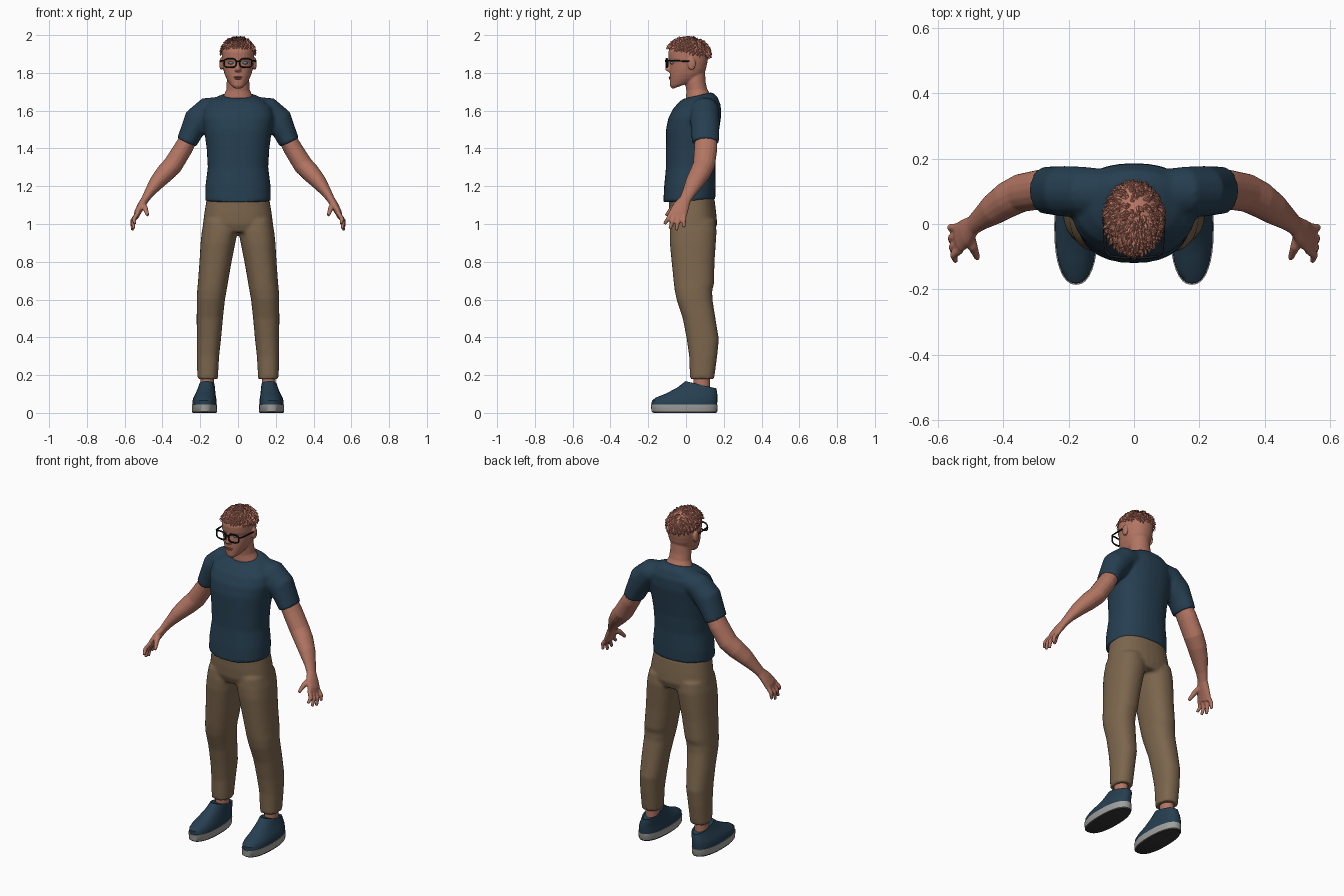
import bpy, bmesh, math, random
from mathutils import Vector, Matrix

if "Cube" in bpy.data.objects:
    bpy.data.objects.remove(bpy.data.objects["Cube"])

random.seed(4)


def material(name, rgb):
    m = bpy.data.materials.new(name)
    lin = [(c / 255 / 12.92) if c < 10 else ((c / 255 + 0.055) / 1.055) ** 2.4 for c in rgb]
    m.diffuse_color = (*lin, 1)
    m.use_nodes = True
    m.node_tree.nodes["Principled BSDF"].inputs["Base Color"].default_value = m.diffuse_color
    return m


SKIN = material("skin", (178, 117, 98))
HAIR = material("hair", (186, 118, 100))
NAVY = material("navy_cloth", (38, 63, 81))
TAN = material("tan_cloth", (124, 102, 77))
GREY = material("sole_grey", (160, 160, 158))
DARK = material("outsole_dark", (52, 52, 52))
BLACK = material("frame_black", (22, 25, 29))
EYE = material("eye", (95, 135, 142))
LIP = material("lip", (150, 90, 78))


def loft(bm, rings):
    """Closed skin through a list of point rings."""
    vs = [[bm.verts.new(p) for p in r] for r in rings]
    n = len(vs[0])
    for a, b in zip(vs, vs[1:]):
        for i in range(n):
            bm.faces.new((a[i], a[(i + 1) % n], b[(i + 1) % n], b[i]))
    bm.faces.new(vs[0][::-1])
    bm.faces.new(vs[-1])


def ring(zf, zb, cx, hw, yf, yb, n=32, e=2.3):
    """Superellipse ring, zf at its front and zb at its back."""
    pts = []
    for i in range(n):
        t = 2 * math.pi * i / n
        c, s = math.cos(t), math.sin(t)
        u = math.copysign(abs(c) ** (2 / e), c)
        v = math.copysign(abs(s) ** (2 / e), s)
        f = (v + 1) / 2
        pts.append((cx + hw * u, yf + (yb - yf) * f, zf + (zb - zf) * f))
    return pts


def tube(bm, pts, sx=1, n=16):
    """Oval tube along (x, y, z, in-plane radius, depth radius) points."""
    cs = [Vector((p[0] * sx, p[1], p[2])) for p in pts]
    rings = []
    for i, p in enumerate(pts):
        t = (cs[min(i + 1, len(cs) - 1)] - cs[max(i - 1, 0)]).normalized()
        u = Vector((0, 1, 0)).cross(t).normalized()
        v = t.cross(u)
        rings.append([cs[i] + u * p[3] * math.cos(a) + v * p[4] * math.sin(a)
                      for a in (2 * math.pi * k / n for k in range(n))])
    loft(bm, rings)


def ball(bm, co, r, seg=16):
    bmesh.ops.create_uvsphere(bm, u_segments=seg, v_segments=seg // 2 + 2, radius=1,
                              matrix=Matrix.Translation(co) @ Matrix.Diagonal((*r, 1)))


def finish(name, bm, mats, voxel=0, smooth=3):
    bmesh.ops.recalc_face_normals(bm, faces=bm.faces[:])
    me = bpy.data.meshes.new(name)
    bm.to_mesh(me)
    bm.free()
    ob = bpy.data.objects.new(name, me)
    bpy.context.collection.objects.link(ob)
    for m in mats:
        me.materials.append(m)
    if voxel:
        r = ob.modifiers.new("merge", 'REMESH')
        r.mode, r.voxel_size, r.use_smooth_shade = 'VOXEL', voxel, True
        s = ob.modifiers.new("soften", 'SMOOTH')
        s.iterations, s.factor = smooth, 0.5
    else:
        bpy.ops.object.select_all(action='DESELECT')
        ob.select_set(True)
        bpy.context.view_layer.objects.active = ob
        bpy.ops.object.shade_smooth_by_angle(angle=math.radians(40))
    return ob


# T-shirt: torso merged with two sleeves
bm = bmesh.new()
torso = [(1.115, 1.13, .174, -.12, .155), (1.2, 1.2, .173, -.116, .157), (1.3, 1.3, .160, -.106, .155),
         (1.4, 1.4, .166, -.106, .162), (1.5, 1.5, .180, -.106, .176), (1.56, 1.57, .190, -.094, .186),
         (1.61, 1.63, .18, -.068, .184), (1.645, 1.675, .135, -.038, .165), (1.662, 1.698, .088, -.016, .138)]
loft(bm, [ring(zf, zb, 0, w, a, b) for zf, zb, w, a, b in torso])
for s in (1, -1):
    tube(bm, [(.06, .095, 1.618, .06, .07), (.16, .1, 1.60, .072, .076), (.215, .1, 1.545, .077, .078),
              (.245, .102, 1.49, .062, .075), (.272, .103, 1.432, .055, .073)], s)
finish("t_shirt", bm, [NAVY], .009, 4)

# Trousers: hips merged with two legs
bm = bmesh.new()
hips = [(.955, .17, -.07, .15), (1.0, .186, -.088, .165), (1.06, .178, -.091, .16), (1.14, .165, -.09, .15)]
loft(bm, [ring(z, z, 0, w, a, b) for z, w, a, b in hips])
leg = [(.18, .107, .215, .021, .149), (.3, .10, .218, .017, .165), (.39, .09, .218, .004, .174),
       (.5, .08, .219, -.017, .156), (.6, .069, .218, -.05, .140), (.65, .06, .216, -.06, .139),
       (.68, .055, .213, -.064, .148), (.8, .034, .204, -.076, .151), (.9, .014, .198, -.086, .158),
       (.96, .002, .192, -.086, .162), (1.02, .01, .18, -.08, .155)]
for s in (1, -1):
    loft(bm, [ring(z, z, s * (xi + xo) / 2, (xo - xi) / 2, a, b) for z, xi, xo, a, b in leg])
finish("trousers", bm, [TAN], .009, 3)

# Arms with hands
for s, side in ((1, "left"), (-1, "right")):
    bm = bmesh.new()
    tube(bm, [(.24, .105, 1.49, .045, .058), (.29, .105, 1.40, .05, .061), (.345, .095, 1.312, .052, .059),
              (.385, .075, 1.27, .05, .056), (.43, .045, 1.22, .041, .049), (.47, .015, 1.165, .027, .036),
              (.492, -.004, 1.13, .021, .031), (.513, -.025, 1.095, .021, .043),
              (.532, -.04, 1.06, .018, .048), (.54, -.047, 1.035, .013, .042)], s)
    fingers = [(-.078, -.114, 1.0, .545), (-.056, -.086, .974, .553), (-.034, -.052, .966, .559), (-.01, -.012, .982, .562)]
    for y0, y1, z1, x1 in fingers:
        tube(bm, [(.53, y0, 1.06, .012, .013), ((.548 + x1) / 2 + .005, (y0 + y1) / 2, (1.05 + z1) / 2, .012, .012),
                  (x1, y1, z1, .008, .009)], s, 10)
    tube(bm, [(.505, -.02, 1.11, .015, .018), (.492, -.07, 1.085, .015, .015), (.478, -.106, 1.045, .009, .009)], s, 10)
    finish(side + "_arm", bm, [SKIN], .005, 2)

# Head: skull, neck, nose, brow and ears
bm = bmesh.new()
skull = [(1.715, 1.745, .028, -.072, .01), (1.73, 1.755, .044, -.085, .05), (1.76, 1.775, .060, -.086, .08),
         (1.79, 1.795, .071, -.086, .095), (1.82, 1.82, .078, -.085, .106), (1.855, 1.855, .083, -.083, .113),
         (1.875, 1.875, .085, -.092, .116), (1.91, 1.91, .085, -.094, .117), (1.945, 1.945, .077, -.082, .108),
         (1.97, 1.97, .055, -.055, .08), (1.98, 1.98, .03, -.02, .05)]
loft(bm, [ring(zf, zb, 0, w, a, b, e=2.2) for zf, zb, w, a, b in skull])
neck = [(1.63, 1.65, .09, .01, .13), (1.67, 1.69, .076, .0, .127), (1.705, 1.715, .062, .002, .112),
        (1.75, 1.75, .060, -.005, .104), (1.82, 1.82, .055, -.01, .1)]
loft(bm, [ring(zf, zb, 0, w, a, b, e=2) for zf, zb, w, a, b in neck])
loft(bm, [ring(z, z, 0, w, f, -.06, 12, 2) for z, w, f in
          ((1.804, .012, -.09), (1.812, .019, -.107), (1.822, .015, -.112), (1.845, .010, -.1), (1.872, .010, -.093))])
for s in (1, -1):
    ball(bm, (s * .089, .03, 1.848), (.01, .022, .034))
finish("head", bm, [SKIN], .0045, 3)

# Lips and eyes
bm = bmesh.new()
ball(bm, (0, -.084, 1.777), (.023, .008, .004))
ball(bm, (0, -.083, 1.769), (.019, .008, .004))
finish("lips", bm, [LIP])
bm = bmesh.new()
for s in (1, -1):
    ball(bm, (s * .036, -.072, 1.853), (.016, .012, .008))
finish("eyes", bm, [EYE])

# Hair: cropped cap covered in swept tufts
bm = bmesh.new()
centre, rad = Vector((0, .012, 1.90)), Vector((.087, .113, .086))
ball(bm, centre, rad, 32)
bmesh.ops.bisect_plane(bm, geom=bm.verts[:] + bm.edges[:] + bm.faces[:], plane_co=(0, .01, 1.908),
                       plane_no=(0, .18, 1), clear_inner=True)
crown = Vector((0, .06, 1.98))
N = 520
for i in range(N):
    h = 1 - 1.25 * (i + .5) / N
    a = i * 2.39996
    q = math.sqrt(1 - h * h)
    unit = Vector((q * math.cos(a), q * math.sin(a), h))
    p = centre + unit * rad
    if p.z < 1.922 - .2 * p.y:
        continue
    nor = Vector([unit[k] / rad[k] for k in range(3)]).normalized()
    flow = p - crown + Vector((random.uniform(-.03, .03), random.uniform(-.03, .03), 0))
    flow = (flow - nor * flow.dot(nor)).normalized()
    side = nor.cross(flow)
    L, w = random.uniform(.022, .034), random.uniform(.006, .009)
    base = p - nor * .004
    tip = p + flow * L + nor * random.uniform(.002, .012)
    mid = p + flow * L * .4 + nor * .009
    pts = [base, mid + side * w - nor * .007, mid, mid - side * w - nor * .007, tip]
    v = [bm.verts.new((c.x, c.y, min(c.z, 2.0))) for c in pts]
    for f in ((0, 1, 2), (0, 2, 3), (1, 4, 2), (2, 4, 3), (0, 3, 1), (1, 3, 4)):
        bm.faces.new([v[k] for k in f])
finish("hair", bm, [HAIR])

# Glasses: two rims, bridge and temples
cu = bpy.data.curves.new("glasses", 'CURVE')
cu.dimensions, cu.bevel_depth, cu.bevel_resolution = '3D', .0045, 1


def wire(pts, cyclic=False):
    sp = cu.splines.new('POLY')
    sp.points.add(len(pts) - 1)
    for q, c in zip(sp.points, pts):
        q.co = (*c, 1)
    sp.use_cyclic_u = cyclic


for s in (1, -1):
    rim = ring(0, 0, .042, .032, -.023, .023, 24, 3)
    wire([(s * x, -.104 + .15 * max(x - .03, 0), 1.852 + y) for x, y, _ in rim], True)
    wire([(s * .074, -.097, 1.864), (s * .087, -.08, 1.864), (s * .092, .02, 1.862), (s * .092, .04, 1.845)])
wire([(-.011, -.104, 1.86), (0, -.108, 1.863), (.011, -.104, 1.86)])
glasses = bpy.data.objects.new("glasses", cu)
bpy.context.collection.objects.link(glasses)
cu.materials.append(BLACK)
bpy.ops.object.select_all(action='DESELECT')
glasses.select_set(True)
bpy.context.view_layer.objects.active = glasses
bpy.ops.object.convert(target='MESH')

# Ankles, shoes and soles
upper = [(.04, .04, .177, .064, -.182, .164), (.065, .06, .177, .064, -.181, .166), (.082, .08, .176, .060, -.158, .166),
         (.103, .095, .173, .054, -.105, .166), (.135, .112, .168, .047, -.045, .164), (.168, .13, .165, .041, -.003, .16),
         (.16, .125, .165, .034, .012, .15)]
for s, side in ((1, "left"), (-1, "right")):
    bm = bmesh.new()
    loft(bm, [ring(z, z, s * .163, .036, .04, .127, 20, 2) for z in (.09, .14, .2)])
    finish(side + "_ankle", bm, [SKIN])
    bm = bmesh.new()
    loft(bm, [ring(zf, zb, s * cx, w, a, b) for zf, zb, cx, w, a, b in upper])
    finish(side + "_shoe", bm, [NAVY])
    bm = bmesh.new()
    loft(bm, [ring(z, z, s * .177, w, a, b) for z, w, a, b in
              ((0, .063, -.172, .16), (.008, .066, -.183, .166), (.044, .067, -.186, .167))])
    sole = finish(side + "_sole", bm, [GREY, DARK])
    for f in sole.data.polygons:
        f.material_index = int(f.center.z < .006)
